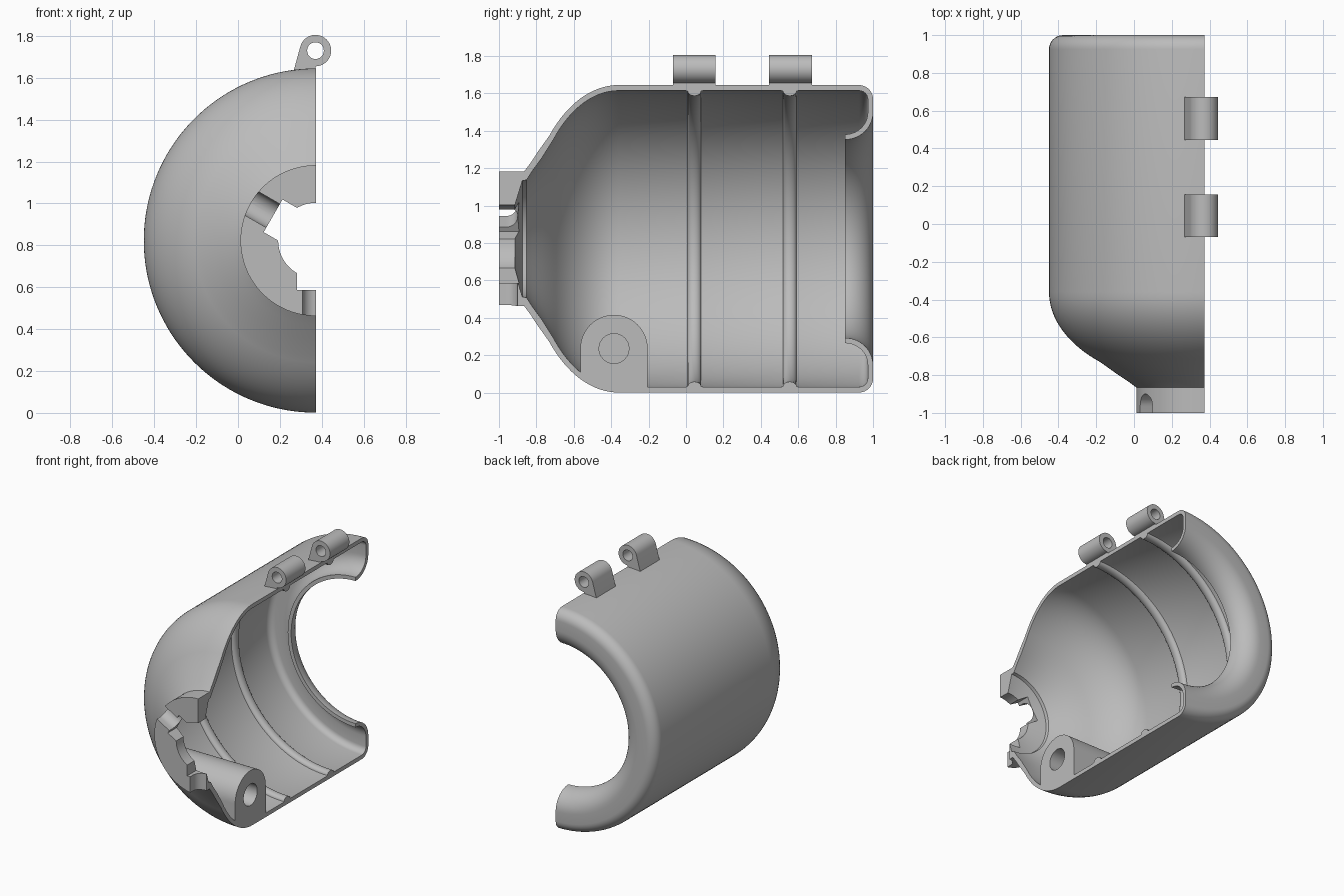
import bpy, bmesh, math
from mathutils import Vector

old = bpy.data.objects.get("Cube")
if old:
    bpy.data.objects.remove(old, do_unlink=True)

CX, CZ, R = 0.372, 0.823, 0.822      # shell axis runs along y
X, Y, Z = Vector((1, 0, 0)), Vector((0, 1, 0)), Vector((0, 0, 1))
AXIS = Vector((CX, 0, CZ))

grey = bpy.data.materials.new("plain_grey")
grey.use_nodes = True
grey.diffuse_color = (0.5, 0.5, 0.5, 1)
grey.node_tree.nodes["Principled BSDF"].inputs["Base Color"].default_value = (0.5, 0.5, 0.5, 1)


def finish(name, bm):
    bmesh.ops.recalc_face_normals(bm, faces=bm.faces)
    me = bpy.data.meshes.new(name)
    bm.to_mesh(me)
    bm.free()
    me.materials.append(grey)
    ob = bpy.data.objects.new(name, me)
    bpy.context.collection.objects.link(ob)
    return ob


def prism(name, pts, origin, u, v, w, w0, w1):
    """Extrude a 2D outline (u, v) along w."""
    bm = bmesh.new()
    rows = [[bm.verts.new(origin + u * a + v * b + w * t) for a, b in pts] for t in (w0, w1)]
    for row in rows:
        bm.faces.new(row)
    for i in range(len(pts)):
        j = (i + 1) % len(pts)
        bm.faces.new((rows[0][i], rows[0][j], rows[1][j], rows[1][i]))
    return finish(name, bm)


def revolve(name, profile, start, sweep, n):
    """Turn a closed (y, radius) outline about the shell axis."""
    full = sweep >= 360
    bm = bmesh.new()
    rings = []
    for i in range(n if full else n + 1):
        a = math.radians(start + sweep * i / n)
        d = X * math.cos(a) + Z * math.sin(a)
        rings.append([bm.verts.new(AXIS + Y * y + d * r) for y, r in profile])
    m = len(profile)
    for i in range(n):
        p, q = rings[i], rings[(i + 1) % len(rings)]
        for j in range(m):
            k = (j + 1) % m
            bm.faces.new((p[j], p[k], q[k], q[j]))
    if not full:
        bm.faces.new(rings[0])
        bm.faces.new(rings[-1])
    return finish(name, bm)


def arc(cx, cy, rx, ry, a0, a1, n):
    out = []
    for i in range(n + 1):
        a = math.radians(a0 + (a1 - a0) * i / n)
        out.append((cx + rx * math.cos(a), cy + ry * math.sin(a)))
    return out


def boolean(ob, cutter, op="DIFFERENCE"):
    mod = ob.modifiers.new("cut", "BOOLEAN")
    mod.operation, mod.object, mod.solver = op, cutter, "EXACT"
    dg = bpy.context.evaluated_depsgraph_get()
    me = bpy.data.meshes.new_from_object(ob.evaluated_get(dg))
    ob.modifiers.clear()
    ob.data = me
    bpy.data.objects.remove(cutter, do_unlink=True)


# Shell wall: collar, dome, barrel and curled rear lip
RI = R - 0.03
outer = [(-1, 0.18), (-1, 0.36), (-0.865, 0.36), (-0.835, 0.4), (-0.79, 0.468)]
outer += arc(-0.36, 0, 0.5, R, 138, 90, 16)
outer += arc(0.925, R - 0.075, 0.075, 0.075, 90, 0, 8)
lip_out = arc(0.85, 0.675, 0.15, 0.145, 0, -90, 12)
lip_in = arc(0.85, 0.675, 0.122, 0.117, -90, 0, 12)
inner = arc(0.925, RI - 0.045, 0.047, 0.045, 0, 90, 6)
for c in (0.555, 0.045):             # raised ribs inside
    inner += [(c + 0.047, RI)] + arc(c, RI - 0.002, 0.036, 0.026, 0, -180, 10) + [(c - 0.047, RI)]
inner += arc(-0.36, 0, 0.47, RI, 90, 138, 16)
inner += [(-0.772, 0.43), (-0.82, 0.365), (-0.852, 0.315), (-0.875, 0.31), (-0.915, 0.18)]
shell = revolve("shell_half", outer + lip_out + lip_in + inner, 90, 180, 72)

# Keyed notches and round-bottomed channels in the collar
for ang in (150, 270):
    a = math.radians(ang)
    radial = X * math.cos(a) + Z * math.sin(a)
    side = Y.cross(radial)
    notch = [(-0.09, -1.1), (0.09, -1.1), (0.09, -0.86), (-0.09, -0.86)]
    boolean(shell, prism("notch_cutter", notch, AXIS, side, Y, radial, 0.05, 0.236))
    channel = [(-0.065, -1.1), (0.065, -1.1)] + arc(0, -0.965, 0.065, 0.065, 0, 180, 16)
    boolean(shell, prism("channel_cutter", channel, AXIS, side, Y, radial, 0.2, 0.45))

# Screw boss, trimmed to the inside of the dome, with a blind hole
outline = [(-0.565, -0.05), (-0.205, -0.05)] + arc(-0.385, 0.236, 0.18, 0.18, 0, 180, 32)
boss = prism("screw_boss", outline, X * CX, Y, Z, X, -0.85, 0)
core_line = [(-0.865, 0.001), (-0.865, 0.34)] + arc(-0.36, 0, 0.485, R - 0.015, 138, 90, 16)
core_line += [(0.3, R - 0.015), (0.3, 0.001)]
boolean(boss, revolve("core_trim", core_line, 0, 360, 144), "INTERSECT")
hole = arc(-0.385, 0.236, 0.08, 0.08, 0, 348.75, 31)
boolean(boss, prism("boss_hole_cutter", hole, X * CX, Y, Z, X, -0.35, 0.1))

# Hinge knuckles on the top edge
parts = [shell, boss]
for label, y0, y1 in (("front", -0.07, 0.157), ("rear", 0.445, 0.673)):
    knuckle = arc(0.37, 1.73, 0.075, 0.075, -90, 165, 32) + [(0.262, 1.62), (0.37, 1.625)]
    ob = prism(label + "_hinge_knuckle", knuckle, Vector(), X, Z, Y, y0, y1)
    pin = arc(0.37, 1.73, 0.04, 0.04, 0, 345, 23)
    boolean(ob, prism("pin_cutter", pin, Vector(), X, Z, Y, y0 - 0.1, y1 + 0.1))
    parts.append(ob)

# Smooth curved surfaces, keep hard edges
bpy.ops.object.select_all(action="DESELECT")
for ob in parts:
    ob.select_set(True)
bpy.context.view_layer.objects.active = shell
bpy.ops.object.shade_smooth_by_angle(angle=math.radians(30))
